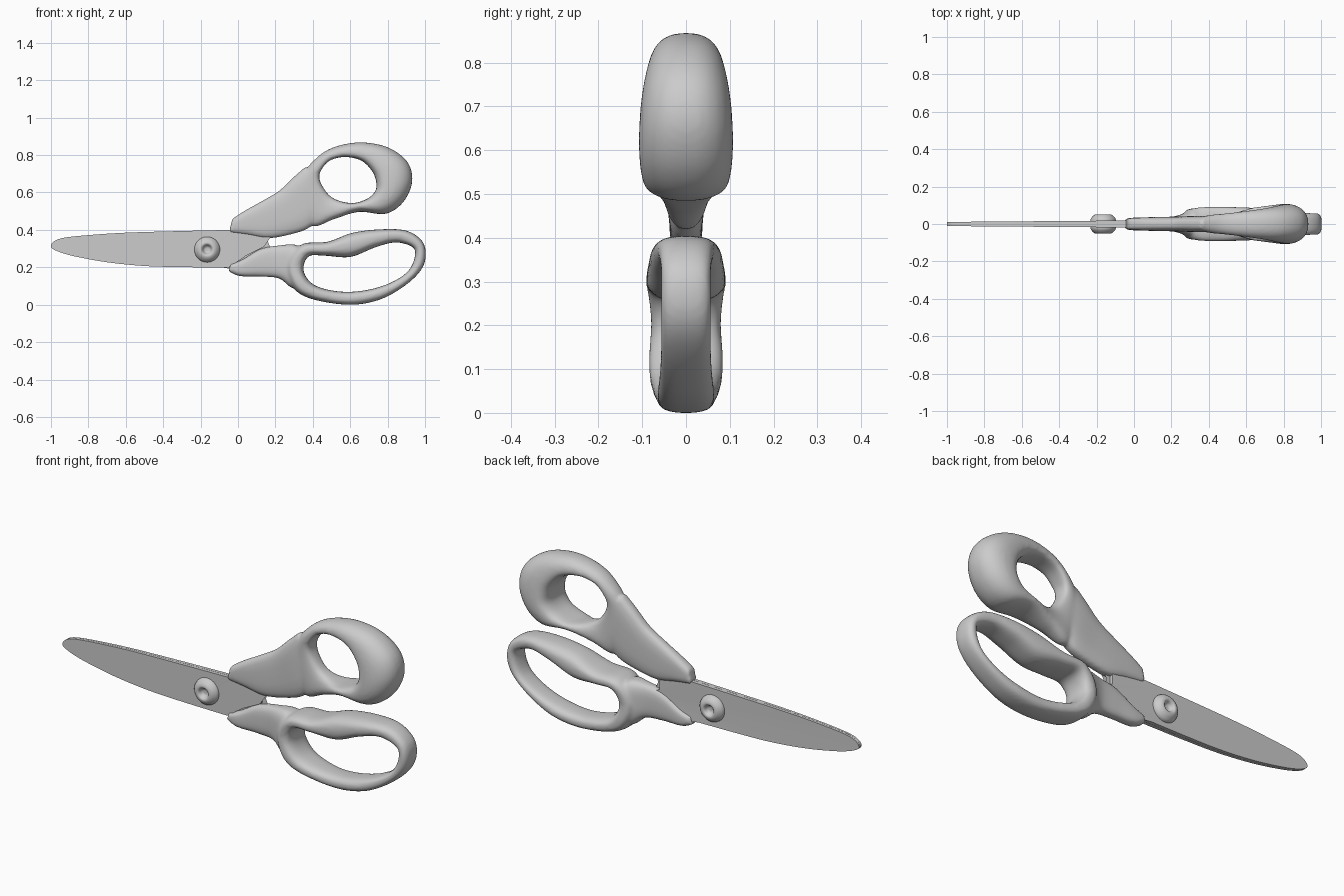
import bpy, bmesh, math

if "Cube" in bpy.data.objects:
    bpy.data.objects.remove(bpy.data.objects["Cube"])


def spline(pts, steps, closed):
    """Catmull-Rom interpolation of equal-length tuples."""
    n, out = len(pts), []
    pick = (lambda i: pts[i % n]) if closed else (lambda i: pts[max(0, min(n - 1, i))])
    for i in range(n if closed else n - 1):
        a, b, c, d = (pick(i + k) for k in (-1, 0, 1, 2))
        for s in range(steps):
            t = s / steps
            out.append(tuple(
                0.5 * (2 * q + (r - p) * t + (2 * p - 5 * q + 4 * r - u) * t * t
                       + (3 * q - p - 3 * r + u) * t ** 3)
                for p, q, r, u in zip(a, b, c, d)))
    if not closed:
        out.append(pts[-1])
    return out


def loft(bm, stations, closed, skew=1.0, power=0.75, sides=28):
    """Loft rounded sections spanning (x0, z0) to (x1, z1) with half thickness w."""
    rings = []
    for x0, z0, x1, z1, w in spline(stations, 8, closed):
        ring = []
        for k in range(sides):
            a = 2 * math.pi * k / sides
            c, s = math.cos(a), math.sin(a)
            u = (0.5 - 0.5 * math.copysign(abs(c) ** power, c)) ** skew
            y = w * math.copysign(abs(s) ** power, s)
            ring.append(bm.verts.new((x0 + (x1 - x0) * u, y, z0 + (z1 - z0) * u)))
        rings.append(ring)
    n = len(rings)
    for i in range(n if closed else n - 1):
        a, b = rings[i], rings[(i + 1) % n]
        for k in range(sides):
            j = (k + 1) % sides
            bm.faces.new((a[k], a[j], b[j], b[k]))
    if not closed:
        bm.faces.new(rings[0])
        bm.faces.new(rings[-1])


def finish(bm, name):
    bmesh.ops.recalc_face_normals(bm, faces=bm.faces)
    me = bpy.data.meshes.new(name)
    bm.to_mesh(me)
    bm.free()
    ob = bpy.data.objects.new(name, me)
    bpy.context.collection.objects.link(ob)
    return ob


def handle(name, loop, neck, skew, power):
    bm = bmesh.new()
    loft(bm, loop, True, skew, power)
    loft(bm, neck, False, 1.0, 0.65)
    ob = finish(bm, name)
    # fuse grip loop and neck into one smooth body
    rm = ob.modifiers.new("fuse", 'REMESH')
    rm.mode, rm.voxel_size, rm.use_smooth_shade = 'VOXEL', 0.008, True
    sm = ob.modifiers.new("soften", 'SMOOTH')
    sm.factor, sm.iterations = 0.5, 8


# Grip sections: inner x, inner z, outer x, outer z, half thickness
handle("upper_handle", [
    (.74, .65, .932, .66, .107), (.72, .71, .905, .765, .10), (.66, .77, .80, .842, .085),
    (.57, .79, .655, .868, .07), (.49, .77, .515, .843, .058), (.445, .72, .42, .785, .052),
    (.435, .675, .35, .69, .046), (.46, .62, .34, .52, .045), (.50, .575, .40, .42, .048),
    (.56, .55, .51, .456, .06), (.63, .545, .645, .496, .088), (.70, .572, .79, .486, .10),
    (.735, .61, .885, .55, .107)], [
    (-.048, .385, -.03, .46, .03), (.05, .372, .04, .505, .035), (.16, .355, .12, .55, .038),
    (.28, .375, .22, .61, .04), (.37, .405, .30, .685, .044), (.42, .45, .36, .738, .044)],
    1.4, 0.85)

handle("lower_handle", [
    (.947, .265, 1.003, .25, .057), (.93, .31, .987, .337, .057), (.84, .333, .90, .396, .065),
    (.73, .305, .76, .403, .08), (.60, .255, .61, .384, .088), (.465, .262, .48, .337, .092),
    (.38, .26, .34, .322, .09), (.35, .20, .26, .22, .08), (.37, .14, .29, .10, .085),
    (.43, .095, .38, .035, .08), (.55, .07, .58, 0, .066), (.68, .077, .74, .021, .065),
    (.81, .115, .87, .086, .06), (.91, .18, .967, .17, .057)], [
    (-.05, .178, -.04, .218, .03), (.01, .153, .02, .24, .035), (.12, .15, .12, .298, .036),
    (.22, .14, .22, .317, .042), (.29, .09, .31, .32, .07), (.335, .13, .345, .27, .07)],
    1.0, 0.75)


def blade(name, side, root):
    """Flat blade whose thickness tapers to the tip; root is the tang outline."""
    edge = [(-.05, .199), (-.3, .201), (-.5, .207), (-.7, .227), (-.88, .26), (-.97, .288),
            (-1.0, .31), (-.985, .338), (-.93, .358), (-.8, .372), (-.6, .385), (-.3, .394),
            (-.03, .40)]
    pts = spline(edge, 5, False) + root
    bm = bmesh.new()
    inner = [bm.verts.new((x, side * 0.0005, z)) for x, z in pts]
    outer = [bm.verts.new((x, side * (0.019 + 0.008 * min(x, 0)), z)) for x, z in pts]
    bm.faces.new(inner)
    bm.faces.new(outer)
    for i in range(len(pts)):
        j = (i + 1) % len(pts)
        bm.faces.new((inner[i], inner[j], outer[j], outer[i]))
    bmesh.ops.triangulate(bm, faces=[f for f in bm.faces if len(f.verts) > 4])
    finish(bm, name)


# Blades, each with a tang running into its handle
blade("front_blade", -1, [(.04, .46), (.2, .5), (.22, .43), (.14, .385), (.14, .31), (.04, .26)])
blade("back_blade", 1, [(.14, .385), (.14, .31), (.22, .27), (.22, .19), (.03, .18)])

# Pivot screw with dimpled heads on both sides
half = [(0, .03), (.012, .031), (.02, .037), (.026, .047), (.034, .052), (.046, .049),
        (.058, .039), (.068, .022)]
prof = spline(half + [(r, -y) for r, y in reversed(half)], 3, False)
bm = bmesh.new()
vs = [bm.verts.new((max(r, 0), y, 0)) for r, y in prof]
es = [bm.edges.new(p) for p in zip(vs, vs[1:])]
bmesh.ops.spin(bm, geom=vs + es, cent=(0, 0, 0), axis=(0, 1, 0), angle=2 * math.pi, steps=40)
bmesh.ops.remove_doubles(bm, verts=bm.verts, dist=1e-4)
screw = finish(bm, "pivot_screw")
screw.location = (-.165, 0, .295)
for p in screw.data.polygons:
    p.use_smooth = True
